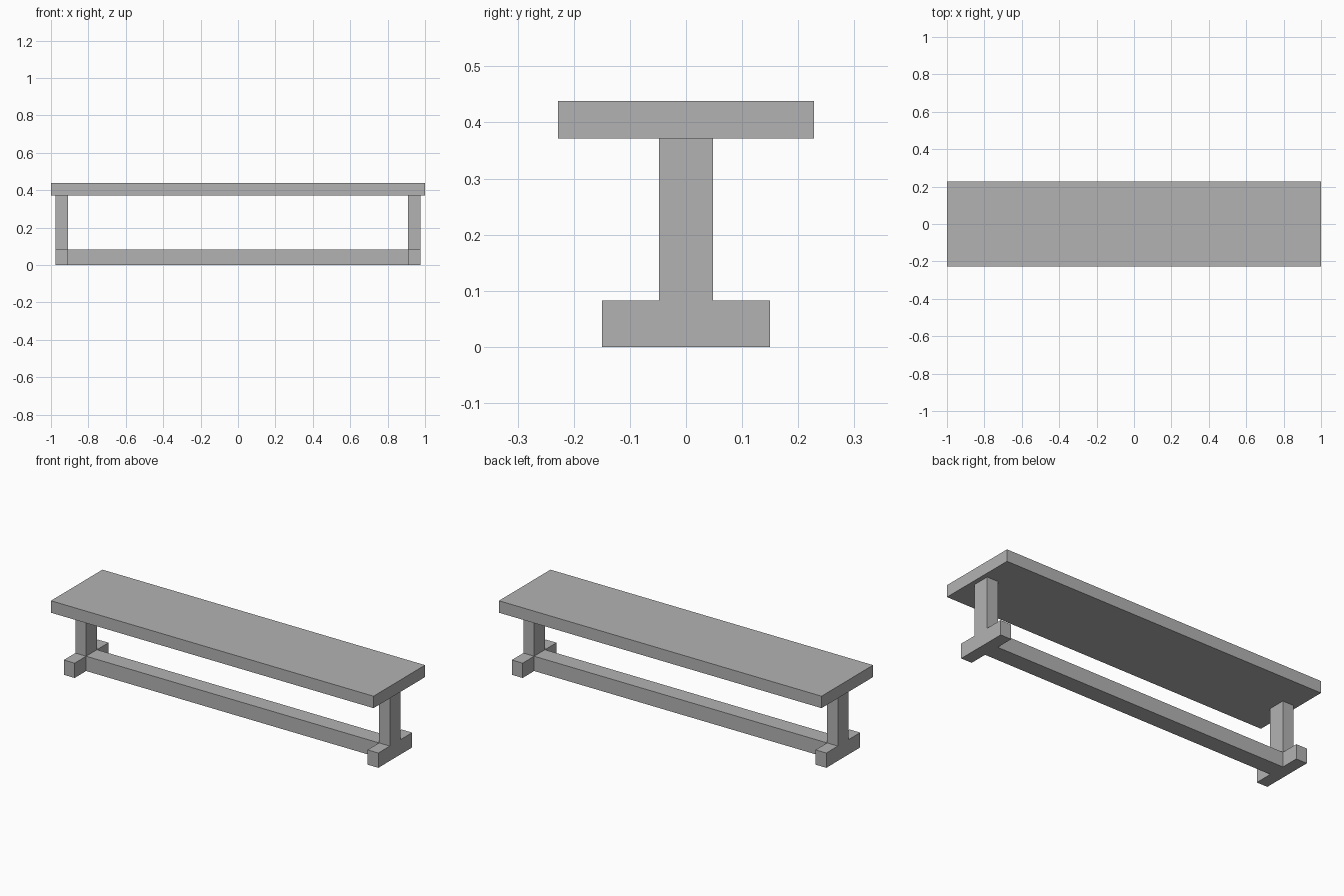
import bpy

cube = bpy.data.objects.get("Cube")
if cube:
    bpy.data.objects.remove(cube, do_unlink=True)

# Single plain grey
GREY = (0.45, 0.45, 0.45, 1)
grey = bpy.data.materials.new("plain_grey")
grey.use_nodes = True
grey.diffuse_color = GREY
grey.node_tree.nodes["Principled BSDF"].inputs["Base Color"].default_value = GREY


def box(name, x, y, z):
    """Box spanning the given (low, high) range on each axis."""
    spans = (x, y, z)
    bpy.ops.mesh.primitive_cube_add(size=1, location=[sum(s) / 2 for s in spans])
    ob = bpy.context.object
    ob.name = name
    ob.scale = [s[1] - s[0] for s in spans]
    bpy.ops.object.transform_apply(location=False, rotation=False, scale=True)
    ob.data.materials.append(grey)
    return ob


SEAT_BOTTOM, SEAT_TOP = 0.371, 0.438
FOOT_TOP = 0.083
LEG_IN, LEG_OUT = 0.908, 0.975
POST_HALF = 0.048

# Seat plank
box("seat", (-1, 1), (-0.228, 0.228), (SEAT_BOTTOM, SEAT_TOP))

# Low rail joining the two feet
box("stretcher", (-LEG_IN, LEG_IN), (-POST_HALF, POST_HALF), (0, FOOT_TOP))

# Foot and post at each end
for side, sign in (("left", 1), ("right", -1)):
    x = sorted((sign * LEG_IN, sign * LEG_OUT))
    box(side + "_foot", x, (-0.15, 0.15), (0, FOOT_TOP))
    box(side + "_post", x, (-POST_HALF, POST_HALF), (FOOT_TOP, SEAT_BOTTOM))
